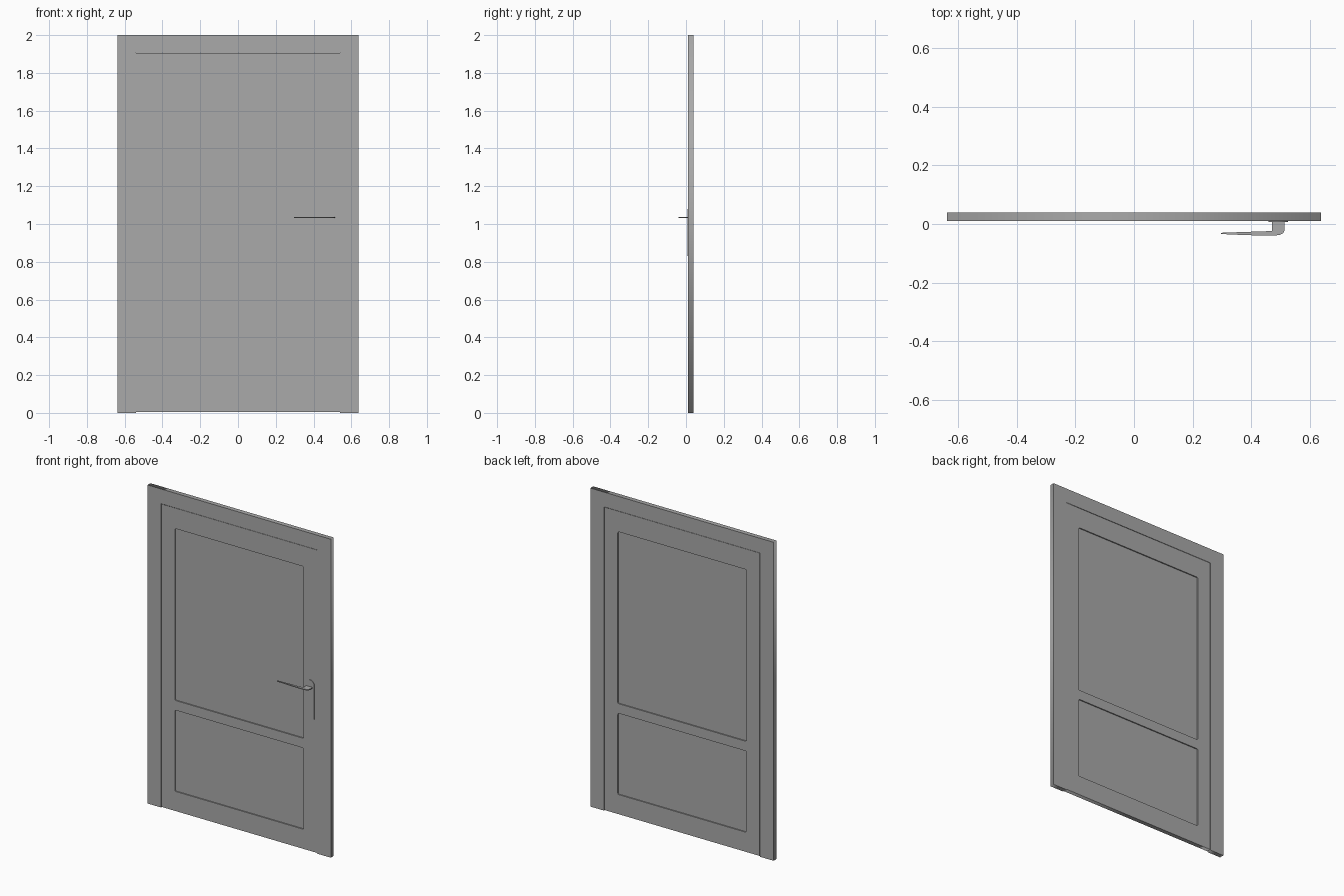
import bpy, math

if "Cube" in bpy.data.objects:
    bpy.data.objects.remove(bpy.data.objects["Cube"])

grey = bpy.data.materials.new("plain grey")
grey.diffuse_color = (0.40, 0.40, 0.40, 1)
grey.use_nodes = True
grey.node_tree.nodes["Principled BSDF"].inputs["Base Color"].default_value = grey.diffuse_color


def rounded(x0, x1, z0, z1, r_low, r_top, steps=6):
    """Rectangle outline with separate bottom and top corner radii."""
    corners = [(x1 - r_low, z0 + r_low, r_low, -90), (x1 - r_top, z1 - r_top, r_top, 0),
               (x0 + r_top, z1 - r_top, r_top, 90), (x0 + r_low, z0 + r_low, r_low, 180)]
    pts = []
    for cx, cz, r, start in corners:
        for i in range(steps + 1):
            a = math.radians(start + 90 * i / steps)
            pts.append((cx + r * math.cos(a), cz + r * math.sin(a)))
    return pts


def extrude(name, outlines, low, high, upright=True):
    """Filled outlines (inner ones are holes), thickened along y (upright) or z."""
    cu = bpy.data.curves.new(name, 'CURVE')
    cu.dimensions = '2D'
    cu.fill_mode = 'BOTH'
    cu.extrude = (high - low) / 2
    for pts in outlines:
        sp = cu.splines.new('POLY')
        sp.points.add(len(pts) - 1)
        for p, (a, b) in zip(sp.points, pts):
            p.co = (a, b, 0, 1)
        sp.use_cyclic_u = True
    ob = bpy.data.objects.new(name, cu)
    bpy.context.collection.objects.link(ob)
    mid = (low + high) / 2
    if upright:
        ob.rotation_euler.x = math.pi / 2
        ob.location.y = mid
    else:
        ob.location.z = mid
    cu.materials.append(grey)
    bpy.ops.object.select_all(action='DESELECT')
    ob.select_set(True)
    bpy.context.view_layer.objects.active = ob
    bpy.ops.object.convert(target='MESH')
    return bpy.context.object


# Door frame: two jambs and a head in one piece
W, IN, TOP = 0.637, 0.541, 1.908
extrude("door_frame", [[(-W, 0), (-IN, 0), (-IN, TOP), (IN, TOP),
                        (IN, 0), (W, 0), (W, 2), (-W, 2)]], 0.011, 0.040)

# Door leaf with two openings, set slightly inside the frame
G = 0.002
panels = {"upper_panel": (0.698, 1.777), "lower_panel": (0.127, 0.637)}
holes = [rounded(-0.447, 0.447, a, b, 0.008, 0.008) for a, b in panels.values()]
leaf = [(-IN + G, 0.004), (IN - G, 0.004), (IN - G, TOP - G), (-IN + G, TOP - G)]
extrude("door_leaf", [leaf] + holes, 0.012, 0.039)

# Recessed panels
for (name, _), outline in zip(panels.items(), holes):
    extrude(name, [outline], 0.019, 0.032)

# Handle back plate
extrude("handle_plate", [rounded(0.458, 0.524, 0.83, 1.08, 0.014, 0.032)], 0.007, 0.013)

# Flat lever: short stem turning into a tapering grip
extrude("handle_lever", [[(0.470, 0.010), (0.513, 0.010), (0.513, -0.022), (0.508, -0.031),
                          (0.497, -0.037), (0.475, -0.040), (0.42, -0.039), (0.36, -0.037),
                          (0.296, -0.034), (0.296, -0.030), (0.38, -0.027), (0.470, -0.024)]],
        1.032, 1.038, upright=False)
